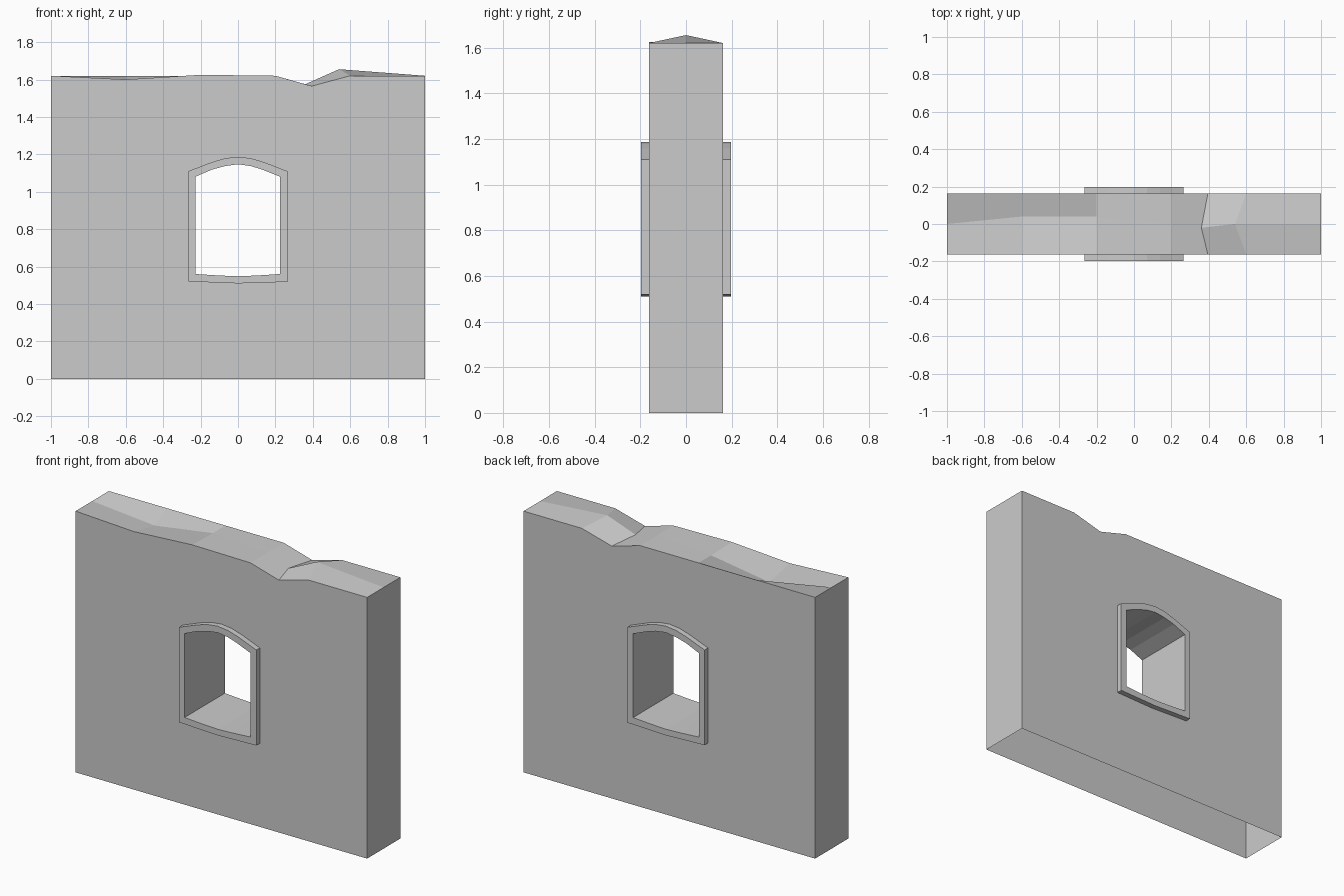
import bpy, bmesh

cube = bpy.data.objects.get("Cube")
if cube:
    bpy.data.objects.remove(cube, do_unlink=True)

grey = bpy.data.materials.new("stone_grey")
grey.use_nodes = True
colour = (0.6, 0.6, 0.6, 1)
grey.diffuse_color = colour
grey.node_tree.nodes["Principled BSDF"].inputs["Base Color"].default_value = colour


def finish(bm, name):
    mesh = bpy.data.meshes.new(name)
    bm.to_mesh(mesh)
    bm.free()
    mesh.materials.append(grey)
    obj = bpy.data.objects.new(name, mesh)
    bpy.context.collection.objects.link(obj)


def edge_loop(bm, verts):
    return [bm.edges.new((a, b)) for a, b in zip(verts, verts[1:] + verts[:1])]


HALF = 0.163   # half the wall thickness
TOP = 1.62

# Window outline (x, z), inner and outer edge of the frame
inner = [(-0.228, 0.56), (-0.1, 0.552), (0, 0.548), (0.1, 0.552), (0.225, 0.56),
         (0.225, 1.08), (0.13, 1.118), (0.07, 1.137), (0, 1.147), (-0.07, 1.137),
         (-0.14, 1.118), (-0.228, 1.08)]
outer = [(-0.265, 0.52), (-0.1, 0.514), (0, 0.51), (0.1, 0.513), (0.264, 0.518),
         (0.264, 1.11), (0.14, 1.158), (0.07, 1.179), (0, 1.187), (-0.07, 1.179),
         (-0.14, 1.158), (-0.265, 1.11)]

# Uneven wall top: front edge, worn crest and back edge
xs = [-1, -0.6, -0.2, 0.2, 0.395, 0.6, 1]
front_z = [TOP, 1.6, 1.625, TOP, 1.565, TOP, TOP]
back_z = [TOP, TOP, TOP, TOP, 1.565, TOP, TOP]
crest = [(-1, 0, TOP), (-0.6, 0.04, 1.56), (-0.2, 0.04, TOP), (0.2, 0, TOP),
         (0.36, -0.02, 1.575), (0.54, 0, 1.655), (1, 0, TOP)]

# Wall: a shell open underneath
bm = bmesh.new()
rows = [[bm.verts.new((x, -HALF, z)) for x, z in zip(xs, front_z)],
        [bm.verts.new(p) for p in crest],
        [bm.verts.new((x, HALF, z)) for x, z in zip(xs, back_z)]]
feet = []
for row, y in ((rows[0], -HALF), (rows[2], HALF)):
    foot = [bm.verts.new((x, y, 0)) for x in (1, -1)]
    feet.append(foot)
    hole = [bm.verts.new((x, y, z)) for x, z in inner]
    edges = edge_loop(bm, row + foot) + edge_loop(bm, hole)
    bmesh.ops.triangle_fill(bm, edges=edges, use_beauty=True, use_dissolve=False)
for a, b in zip(rows, rows[1:]):
    for i in range(len(xs) - 1):
        bm.faces.new((a[i], a[i + 1], b[i + 1], b[i]))
for end, foot in ((-1, 0), (0, 1)):
    bm.faces.new([r[end] for r in rows] + [feet[1][foot], feet[0][foot]])
bmesh.ops.recalc_face_normals(bm, faces=bm.faces)
finish(bm, "wall")

# Window frame: raised surround on both sides joined by the reveal
bm = bmesh.new()
sections = [(outer, -HALF), (outer, -0.198), (inner, -0.198),
            (inner, 0.197), (outer, 0.197), (outer, HALF)]
loops = [[bm.verts.new((x, y, z)) for x, z in pts] for pts, y in sections]
n = len(inner)
for a, b in zip(loops, loops[1:]):
    for i in range(n):
        j = (i + 1) % n
        bm.faces.new((a[i], a[j], b[j], b[i]))
bmesh.ops.recalc_face_normals(bm, faces=bm.faces)
# The front surround must face forwards
front = min(bm.faces, key=lambda f: f.calc_center_median().y)
if front.normal.y > 0:
    bmesh.ops.reverse_faces(bm, faces=bm.faces)
finish(bm, "window_frame")
